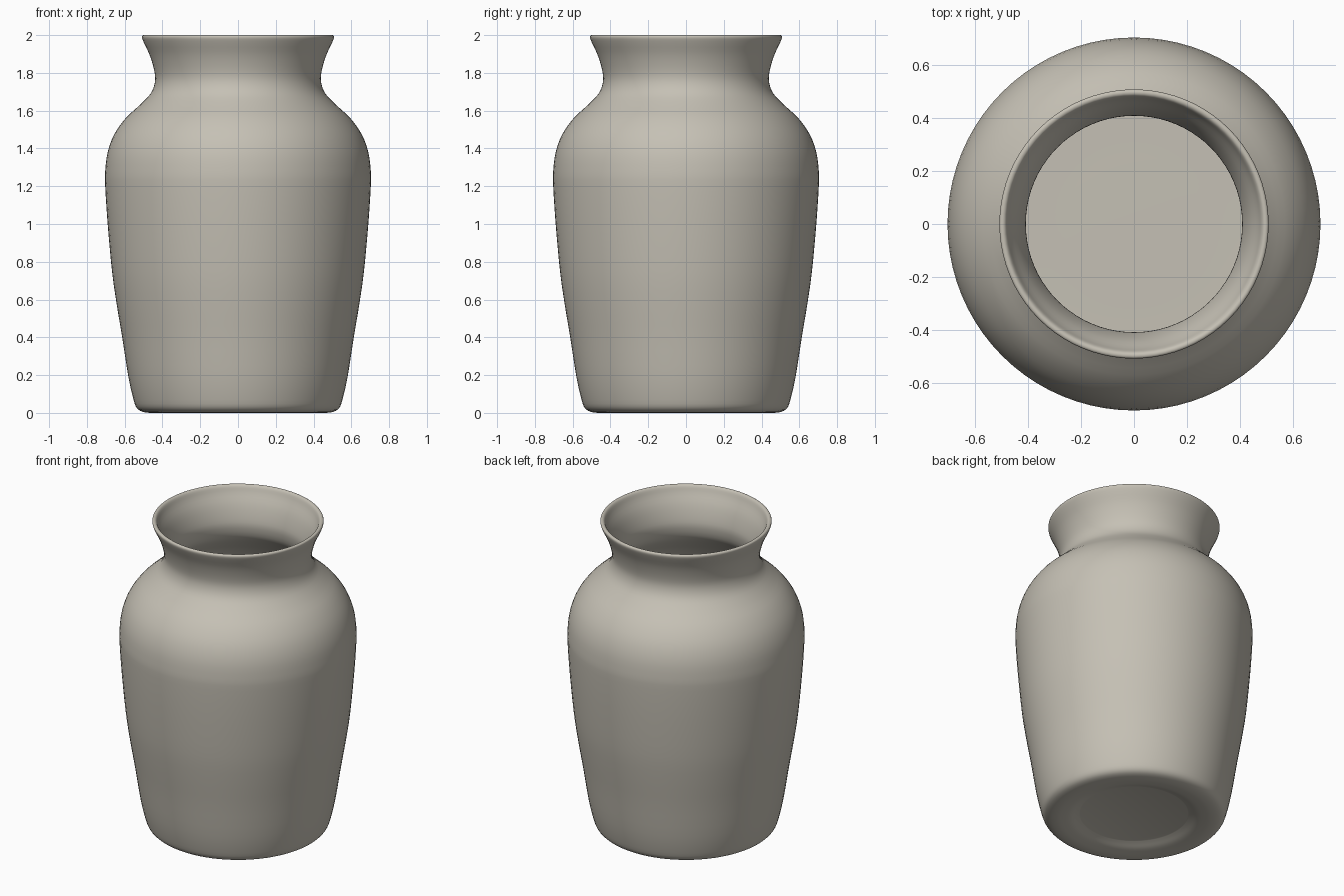
import bpy, math
from mathutils import Vector

if "Cube" in bpy.data.objects:
    bpy.data.objects.remove(bpy.data.objects["Cube"])

SEGMENTS = 80

# Outer half-profile (radius, height): recessed base, foot, body, shoulder, neck, rim
outer = [(0.32, 0.03), (0.345, 0.022), (0.38, 0.01), (0.42, 0.003), (0.46, 0.0),
         (0.505, 0.006), (0.535, 0.025), (0.553, 0.07), (0.58, 0.19), (0.613, 0.4),
         (0.643, 0.58), (0.667, 0.75), (0.69, 1.0), (0.703, 1.2), (0.703, 1.28),
         (0.69, 1.38), (0.655, 1.475), (0.595, 1.56), (0.52, 1.63), (0.463, 1.69),
         (0.44, 1.75), (0.443, 1.81), (0.466, 1.89), (0.496, 1.955), (0.508, 1.985),
         (0.505, 1.998)]
# Inner half-profile: from the rim back down to the inside floor
inner = [(0.493, 2.0), (0.482, 1.99), (0.468, 1.955), (0.437, 1.89), (0.414, 1.81),
         (0.410, 1.75), (0.433, 1.675), (0.50, 1.605), (0.575, 1.535), (0.63, 1.455),
         (0.661, 1.37), (0.673, 1.28), (0.673, 1.2), (0.66, 1.0), (0.637, 0.75),
         (0.613, 0.58), (0.583, 0.4), (0.55, 0.19), (0.525, 0.1), (0.49, 0.065),
         (0.42, 0.06), (0.2, 0.06)]


def smooth(points, steps=3):
    """Catmull-Rom curve through the profile points."""
    p = [Vector(q) for q in points]
    p = [p[0]] + p + [p[-1]]
    out = []
    for a, b, c, d in zip(p, p[1:], p[2:], p[3:]):
        for i in range(steps):
            t = i / steps
            out.append(0.5 * (2 * b + (c - a) * t + (2 * a - 5 * b + 4 * c - d) * t * t
                              + (3 * b - a - 3 * c + d) * t ** 3))
    return out + [p[-1]]


# Vase: revolve the closed profile about the z axis
profile = smooth(outer + inner)
verts, faces = [], []
for r, z in profile:
    for s in range(SEGMENTS):
        a = 2 * math.pi * s / SEGMENTS
        verts.append((r * math.cos(a), r * math.sin(a), z))
for k in range(len(profile) - 1):
    for s in range(SEGMENTS):
        t = (s + 1) % SEGMENTS
        i, j = k * SEGMENTS, (k + 1) * SEGMENTS
        faces.append((i + s, i + t, j + t, j + s))

# Underside and inside floor discs
last = (len(profile) - 1) * SEGMENTS
faces.append(tuple(reversed(range(SEGMENTS))))
faces.append(tuple(range(last, last + SEGMENTS)))

mesh = bpy.data.meshes.new("vase")
mesh.from_pydata(verts, [], faces)
mesh.update()
mesh.shade_smooth()
vase = bpy.data.objects.new("vase", mesh)
bpy.context.collection.objects.link(vase)

# Warm grey clay
clay = bpy.data.materials.new("warm grey clay")
clay.diffuse_color = (0.56, 0.53, 0.46, 1)
clay.use_nodes = True
clay.node_tree.nodes["Principled BSDF"].inputs["Base Color"].default_value = clay.diffuse_color
mesh.materials.append(clay)
